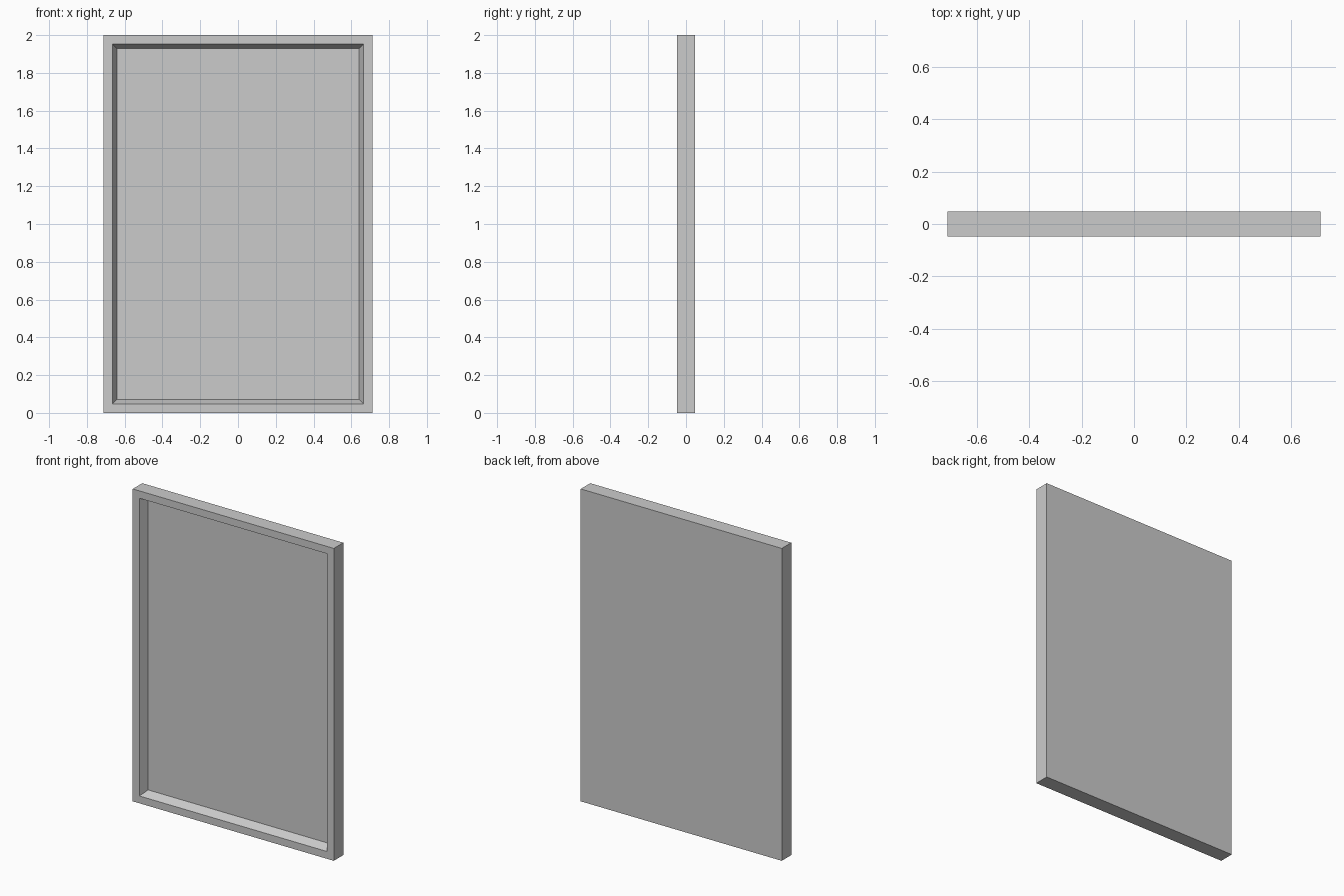
import bpy, bmesh
from mathutils import Matrix

if "Cube" in bpy.data.objects:
    bpy.data.objects.remove(bpy.data.objects["Cube"])

WIDTH, DEPTH, HEIGHT = 1.424, 0.096, 2.0
RIM, BEVEL, RECESS = 0.047, 0.024, 0.055

bm = bmesh.new()

# Slab standing on the ground
bmesh.ops.create_cube(bm, size=1.0, matrix=Matrix.Translation((0, 0, HEIGHT / 2))
                      @ Matrix.Diagonal((WIDTH, DEPTH, HEIGHT, 1)))
bm.normal_update()
front = min(bm.faces, key=lambda f: f.calc_center_median().y)

# Flat rim, then sloped walls down to the recessed panel
bmesh.ops.inset_region(bm, faces=[front], thickness=RIM, use_even_offset=True)
bmesh.ops.inset_region(bm, faces=[front], thickness=BEVEL, use_even_offset=True)
for v in front.verts:
    v.co.y += RECESS
bm.normal_update()

mesh = bpy.data.meshes.new("framed_panel")
bm.to_mesh(mesh)
bm.free()
bpy.context.collection.objects.link(bpy.data.objects.new("framed_panel", mesh))
